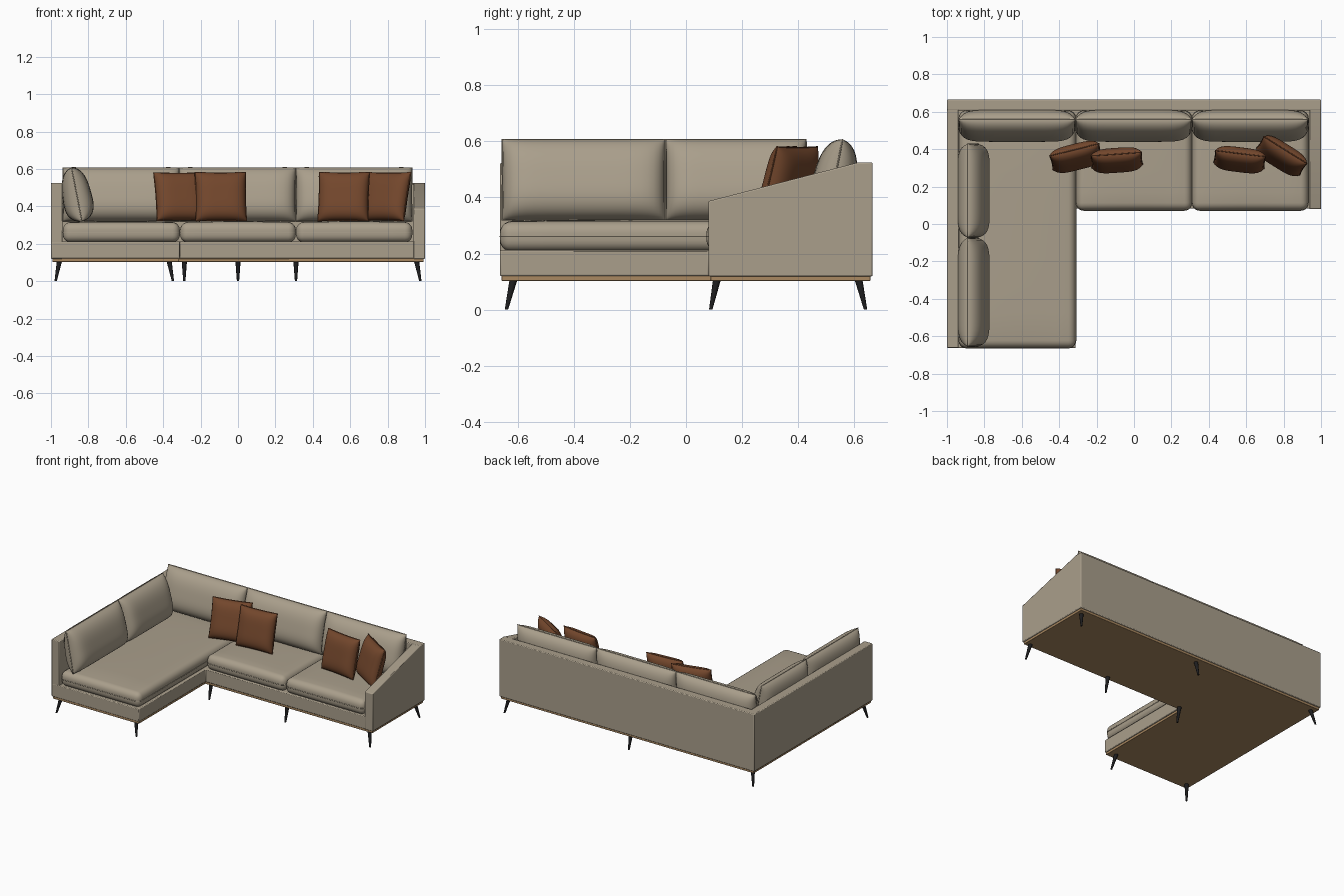
import bpy, bmesh, math
from mathutils import Matrix, Vector

if "Cube" in bpy.data.objects:
    bpy.data.objects.remove(bpy.data.objects["Cube"], do_unlink=True)


def material(name, rgb):
    m = bpy.data.materials.new(name)
    m.use_nodes = True
    m.diffuse_color = (*rgb, 1)
    bsdf = m.node_tree.nodes["Principled BSDF"]
    bsdf.inputs["Base Color"].default_value = (*rgb, 1)
    bsdf.inputs["Roughness"].default_value = 0.8
    return m


FABRIC = material("beige fabric", (0.40, 0.345, 0.26))
LEATHER = material("brown leather", (0.17, 0.062, 0.025))
WOOD = material("oak wood", (0.40, 0.25, 0.12))
BLACK = material("black metal", (0.012, 0.012, 0.013))


def finish(bm, name, mat, bevel=0, segments=2, angle=40):
    bmesh.ops.recalc_face_normals(bm, faces=bm.faces)
    mesh = bpy.data.meshes.new(name)
    bm.to_mesh(mesh)
    bm.free()
    ob = bpy.data.objects.new(name, mesh)
    bpy.context.collection.objects.link(ob)
    mesh.materials.append(mat)
    if bevel:
        mod = ob.modifiers.new("soft edges", "BEVEL")
        mod.width, mod.segments = bevel, segments
    bpy.ops.object.select_all(action="DESELECT")
    ob.select_set(True)
    bpy.context.view_layer.objects.active = ob
    bpy.ops.object.shade_smooth_by_angle(angle=math.radians(angle))
    return ob


def prism(name, mat, points, direction, bevel=0.005):
    """Extrude a closed outline of 3D points along a direction."""
    bm = bmesh.new()
    face = bm.faces.new([bm.verts.new(p) for p in points])
    out = bmesh.ops.extrude_face_region(bm, geom=[face])
    moved = [v for v in out["geom"] if isinstance(v, bmesh.types.BMVert)]
    bmesh.ops.translate(bm, verts=moved, vec=direction)
    return finish(bm, name, mat, bevel)


def box(name, mat, x, y, z, bevel=0.005):
    pts = [(x[0], y[0], z[0]), (x[1], y[0], z[0]), (x[1], y[1], z[0]), (x[0], y[1], z[0])]
    return prism(name, mat, pts, (0, 0, z[1] - z[0]), bevel)


def l_shape(name, mat, inset, z0, z1, bevel):
    a, b = 1 - inset, 0.665 - inset
    cx, cy = -0.31 - inset, 0.08 + inset
    pts = [(-a, -b, z0), (cx, -b, z0), (cx, cy, z0), (a, cy, z0), (a, b, z0), (-a, b, z0)]
    return prism(name, mat, pts, (0, 0, z1 - z0), bevel)


def seat(name, x, y):
    """Thick seat cushion with full rounded sides and a slight crown."""
    bm = bmesh.new()
    bmesh.ops.create_cube(bm, size=1)
    size = Vector((x[1] - x[0], y[1] - y[0], 0.106))
    centre = Vector(((x[0] + x[1]) / 2, (y[0] + y[1]) / 2, 0.261))
    bmesh.ops.scale(bm, vec=size, verts=bm.verts)
    bmesh.ops.bevel(bm, geom=bm.edges[:], offset=0.04, segments=5, profile=0.5, affect="EDGES")
    bmesh.ops.subdivide_edges(bm, edges=[e for e in bm.edges if e.calc_length() > 0.2],
                              cuts=7, use_grid_fill=True)
    for v in bm.verts:
        u, w = 2 * v.co.x / size.x, 2 * v.co.y / size.y
        if v.co.z > 0:
            v.co.z += 0.008 * max(0, 1 - u * u) * max(0, 1 - w ** 4)
    bmesh.ops.translate(bm, vec=centre, verts=bm.verts)
    finish(bm, name, FABRIC, angle=60)
    # seam piping around the middle of the cushion
    hx, hy, r = size.x / 2, size.y / 2, 0.04
    ring = []
    for k, (sx, sy) in enumerate([(1, 1), (-1, 1), (-1, -1), (1, -1)]):
        for i in range(5):
            a = math.radians(90 * k + 22.5 * i)
            ring.append(centre + Vector((sx * (hx - r) + r * math.cos(a),
                                         sy * (hy - r) + r * math.sin(a), 0)))
    piping(name + "_piping", ring, FABRIC, 0.0025)


def piping(name, points, mat, radius):
    cu = bpy.data.curves.new(name, "CURVE")
    cu.dimensions = "3D"
    cu.bevel_depth, cu.bevel_resolution = radius, 1
    sp = cu.splines.new("POLY")
    sp.points.add(len(points) - 1)
    for p, co in zip(sp.points, points):
        p.co = (*co, 1)
    sp.use_cyclic_u = True
    ob = bpy.data.objects.new(name, cu)
    cu.materials.append(mat)
    bpy.context.collection.objects.link(ob)


def pillow(name, mat, centre, width, height, depth, lean, turn, end_power, top_power, pinch, sag):
    """Stuffed pillow: two bulging sheets joined along a pinched rim."""
    m = (Matrix.Translation(centre) @ Matrix.Rotation(math.radians(turn), 4, "Z")
         @ Matrix.Rotation(math.radians(-lean), 4, "X"))

    def rim(u, v):
        return (u * width / 2 * (1 - pinch * (1 - v * v)),
                v * height / 2 * (1 - pinch * (1 - u * u)))

    bm = bmesh.new()
    for side in (-1, 1):
        grid = bmesh.ops.create_grid(bm, x_segments=24, y_segments=24, size=1)["verts"]
        for vert in grid:
            u = math.sin(vert.co.x * math.pi / 2)
            v = math.sin(vert.co.y * math.pi / 2)
            bulge = math.sqrt(max(0, (1 - abs(u) ** end_power) * (1 - abs(v) ** top_power)))
            x, z = rim(u, v)
            vert.co = (x, side * depth / 2 * bulge * (1 - sag * v), z)
    bmesh.ops.remove_doubles(bm, verts=bm.verts, dist=0.0002)
    bm.transform(m)
    finish(bm, name, mat, angle=75)
    steps = [-1 + i / 6 for i in range(12)]
    loop = ([(s, -1) for s in steps] + [(1, s) for s in steps]
            + [(-s, 1) for s in steps] + [(-1, -s) for s in steps])
    path = []
    for u, v in loop:
        x, z = rim(u, v)
        path.append(m @ Vector((x, 0, z)))
    piping(name + "_piping", path, mat, 0.003)


# Frame: wooden plinth, upholstered base, back and arms
l_shape("wood_plinth", WOOD, 0.008, 0.103, 0.121, 0.002)
l_shape("upholstered_base", FABRIC, 0.002, 0.12, 0.212, 0.005)
box("back_panel", FABRIC, (-1, 1), (0.607, 0.665), (0.119, 0.525))
box("right_arm", FABRIC, (-1, -0.937), (-0.662, 0.664), (0.119, 0.524))
arm = [(0.08, 0.119), (0.664, 0.119), (0.664, 0.524), (0.61, 0.524), (0.08, 0.387)]
prism("left_arm", FABRIC, [(0.937, y, z) for y, z in arm], (0.063, 0, 0))

# Seat cushions
seat("chaise_cushion", (-0.936, -0.311), (-0.663, 0.605))
seat("middle_seat_cushion", (-0.309, 0.309), (0.073, 0.605))
seat("left_seat_cushion", (0.311, 0.932), (0.073, 0.605))

# Loose back cushions along the back and the chaise side
for i, (x0, x1) in enumerate([(-0.936, -0.315), (-0.313, 0.308), (0.31, 0.93)]):
    pillow(f"back_cushion_{i + 1}", FABRIC, ((x0 + x1) / 2, 0.53, 0.463), x1 - x0, 0.292,
           0.155, 11, 0, 8, 3, 0.005, 0.15)
for i, (y0, y1) in enumerate([(-0.655, -0.075), (-0.072, 0.428)]):
    pillow(f"side_cushion_{i + 1}", FABRIC, (-0.862, (y0 + y1) / 2, 0.463), y1 - y0, 0.292,
           0.155, 11, 90, 8, 3, 0.005, 0.15)

# Throw pillows
for i, (x, y, lean, turn) in enumerate([(-0.31, 0.36, 17, 14), (-0.092, 0.342, 14, 4),
                                        (0.565, 0.345, 14, -7), (0.79, 0.365, 16, -32)]):
    pillow(f"throw_pillow_{i + 1}", LEATHER, (x, y, 0.452), 0.272, 0.268,
           0.105, lean, turn, 4, 4, 0.03, 0.05)

# Tapered legs, splayed outwards: top position and foot offset
legs = [(-0.955, -0.615, -0.02, -0.025), (-0.368, -0.615, 0.02, -0.025),
        (-0.955, 0.615, -0.02, 0.025), (0, 0.615, 0, 0.025), (0.955, 0.615, 0.02, 0.025),
        (-0.287, 0.11, 0, -0.022), (0.31, 0.11, 0, -0.022), (0.955, 0.11, 0.02, -0.022)]
for i, (x, y, dx, dy) in enumerate(legs):
    bm = bmesh.new()
    bmesh.ops.create_cone(bm, cap_ends=True, segments=16, radius1=0.006, radius2=0.014, depth=0.106)
    for v in bm.verts:
        low = v.co.z < 0
        v.co += Vector((x + dx * low, y + dy * low, 0.053))
    finish(bm, f"leg_{i + 1}", BLACK)
